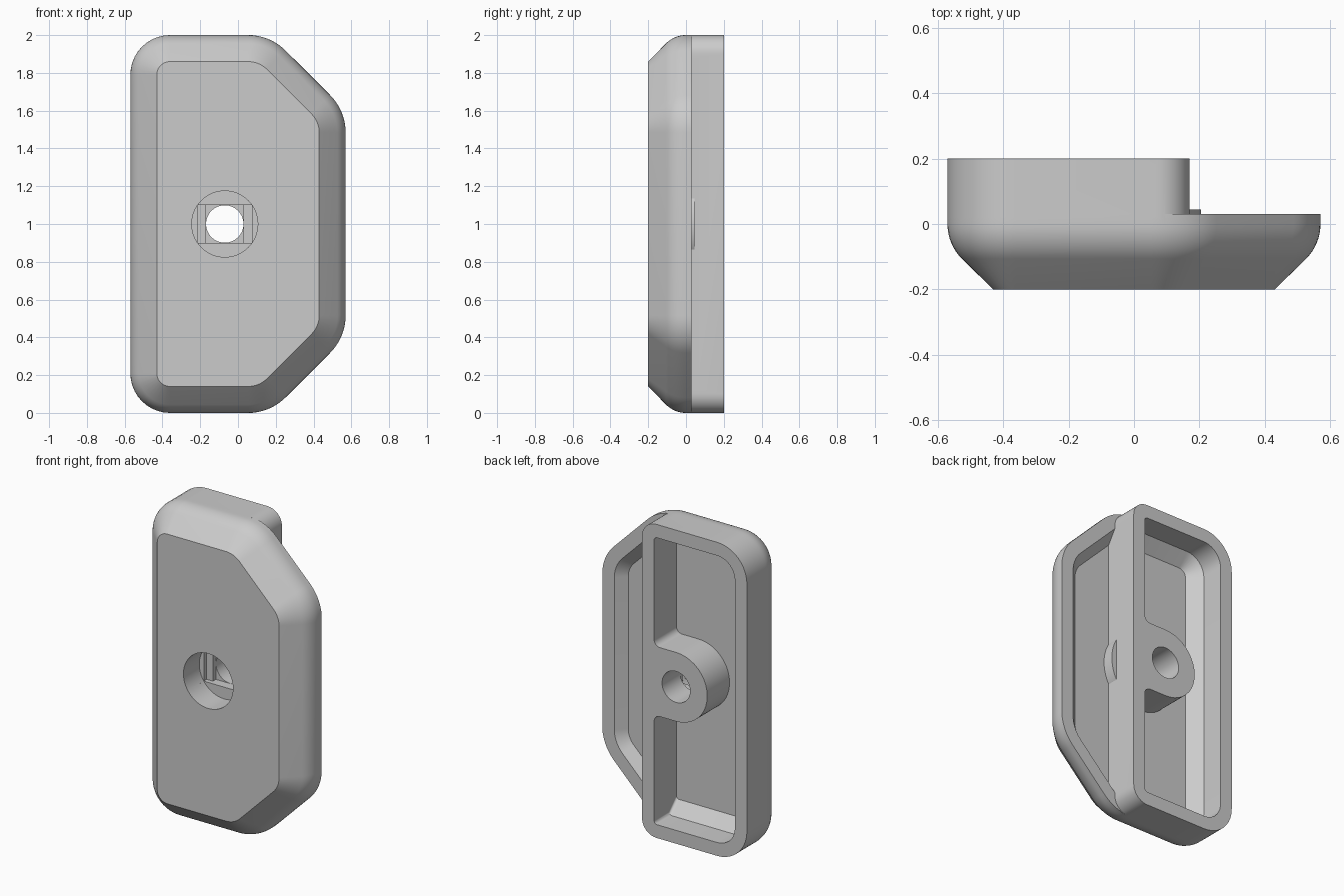
import bpy, bmesh, math
from mathutils import Vector

if "Cube" in bpy.data.objects:
    bpy.data.objects.remove(bpy.data.objects["Cube"])

grey = bpy.data.materials.new("plain_grey")
grey.use_nodes = True
grey.diffuse_color = (0.6, 0.6, 0.6, 1)
grey.node_tree.nodes["Principled BSDF"].inputs["Base Color"].default_value = (0.6, 0.6, 0.6, 1)

MID = 1.0        # height of the bolt axis
CX = -0.07       # sideways place of the bolt axis
WALL = 0.085     # wall thickness
FLOOR = -0.025   # depth of both pockets


def rounded(corners, segs=10):
    """Outline from (x, z, radius) corners; radius 0 stays sharp."""
    out = []
    n = len(corners)
    for i, (x, z, r) in enumerate(corners):
        p = Vector((x, z))
        if r <= 0:
            out.append(p)
            continue
        u = (Vector(corners[i - 1][:2]) - p).normalized()
        v = (Vector(corners[(i + 1) % n][:2]) - p).normalized()
        half = u.angle(v) / 2
        c = p + (u + v).normalized() * r / math.sin(half)
        a = p + u * r / math.tan(half) - c
        b = p + v * r / math.tan(half) - c
        w = a.angle(b)
        for k in range(segs + 1):
            t = k / segs
            out.append(c + (a * math.sin((1 - t) * w) + b * math.sin(t * w)) / math.sin(w))
    return out


def loft(name, rings):
    """Solid through (y, corners) sections, capped at both ends."""
    bm = bmesh.new()
    loops = [[bm.verts.new((p.x, y, p.y)) for p in rounded(c)] for y, c in rings]
    n = len(loops[0])
    for lo, hi in zip(loops, loops[1:]):
        for i in range(n):
            j = (i + 1) % n
            bm.faces.new((lo[i], lo[j], hi[j], hi[i]))
    bm.faces.new(loops[0])
    bm.faces.new(loops[-1])
    bmesh.ops.recalc_face_normals(bm, faces=bm.faces)
    mesh = bpy.data.meshes.new(name)
    bm.to_mesh(mesh)
    bm.free()
    mesh.materials.append(grey)
    ob = bpy.data.objects.new(name, mesh)
    bpy.context.collection.objects.link(ob)
    return ob


def rod(name, radius, y0, y1):
    bpy.ops.mesh.primitive_cylinder_add(vertices=64, radius=radius, depth=y1 - y0,
                                        location=(CX, (y0 + y1) / 2, MID),
                                        rotation=(math.pi / 2, 0, 0))
    ob = bpy.context.object
    ob.name = name
    ob.data.materials.append(grey)
    return ob


def combine(target, tool, operation):
    mod = target.modifiers.new(tool.name, 'BOOLEAN')
    mod.operation = operation
    mod.solver = 'EXACT'
    mod.object = tool
    tool.hide_render = True
    bpy.context.view_layer.objects.active = target
    bpy.ops.object.modifier_apply(modifier=mod.name)
    bpy.data.objects.remove(tool)


def plate(i):
    """Front plate outline, moved inward by i."""
    k = i * math.tan(math.pi / 8)
    l, r, b, t = -0.57 + i, 0.57 - i, i, 2 - i
    return [(l, b, 0.21 - i), (0.17 - k, b, 0.28 - i), (r, 0.4 + k, 0.28 - i),
            (r, 1.6 - k, 0.28 - i), (0.17 - k, t, 0.28 - i), (l, t, 0.21 - i)]


def box(l, r, b, rl, rr):
    return [(l, b, rl), (r, b, rr), (r, 2 - b, rr), (l, 2 - b, rl)]


def side_pocket(i):
    """Pocket beside the raised box, following the plate's slanted corners."""
    r = 0.57 - i
    z = 1.6 - i * math.tan(math.pi / 8)
    top = z + r - 0.17
    return [(0.17, 2 - top, 0), (r, 2 - z, 0.28 - i), (r, z, 0.28 - i), (0.17, top, 0)]


# Bevelled front plate: slanted border rolling into a straight edge
R = 0.15
rings = [(-0.2, plate(0.14))]
for k in range(9):
    a = math.radians(45 - 45 * k / 8)
    rings.append((-R * math.sin(a), plate(R - R * math.cos(a))))
rings.append((0.03, plate(0)))
cover = loft("cover", rings)

# Raised box on the back
raised = box(-0.57, 0.17, 0, 0.21, 0.1)
combine(cover, loft("raised_box", [(0.02, raised), (0.2, raised)]), 'UNION')

# Side pocket, and the low round swelling that shows in it
combine(cover, loft("side_pocket", [(FLOOR, side_pocket(0.145)), (0.03, side_pocket(WALL)),
                                    (0.06, side_pocket(WALL))]), 'DIFFERENCE')
combine(cover, rod("swelling", 0.275, -0.1, 0.045), 'UNION')

# Main pocket with sloped walls near its floor
mouth = box(-0.57 + WALL, 0.17 - WALL, WALL, 0.125, 0.02)
combine(cover, loft("main_pocket", [(FLOOR, box(-0.41, 0.17 - WALL, 0.16, 0.05, 0.02)),
                                    (0.05, mouth), (0.25, mouth)]), 'DIFFERENCE')

# Bolt boss: round end, filleted into the dividing wall
br, wx = 0.22, 0.17 - WALL
boss = [(CX - br, MID + br, br - 0.001), (CX - br, MID - br, br - 0.001),
        (wx, MID - br, 0.04), (wx, MID - br - 0.06, 0),
        (wx + 0.04, MID - br - 0.06, 0), (wx + 0.04, MID + br + 0.06, 0),
        (wx, MID + br + 0.06, 0), (wx, MID + br, 0.04)]
combine(cover, loft("bolt_boss", [(-0.06, boss), (0.2, boss)]), 'UNION')

# Stepped bolt hole: round recess, slot, square, then the through hole
h = 0.1
chord = math.sqrt(0.175 ** 2 - h ** 2)
bore = rod("bolt_hole", h - 0.001, -0.3, 0.3)
slot = [(CX - chord, MID - h, 0), (CX + chord, MID - h, 0),
        (CX + chord, MID + h, 0), (CX - chord, MID + h, 0)]
square = [(CX - h, MID - h, 0), (CX + h, MID - h, 0), (CX + h, MID + h, 0), (CX - h, MID + h, 0)]
for tool in (rod("recess", 0.175, -0.3, -0.04),
             loft("slot", [(-0.1, slot), (-0.01, slot)]),
             loft("square", [(-0.1, square), (0.02, square)]), bore):
    combine(cover, tool, 'DIFFERENCE')

# Smooth rounded areas, keep edges crisp
bpy.ops.object.select_all(action='DESELECT')
cover.select_set(True)
bpy.context.view_layer.objects.active = cover
bpy.ops.object.shade_smooth_by_angle(angle=math.radians(25))
